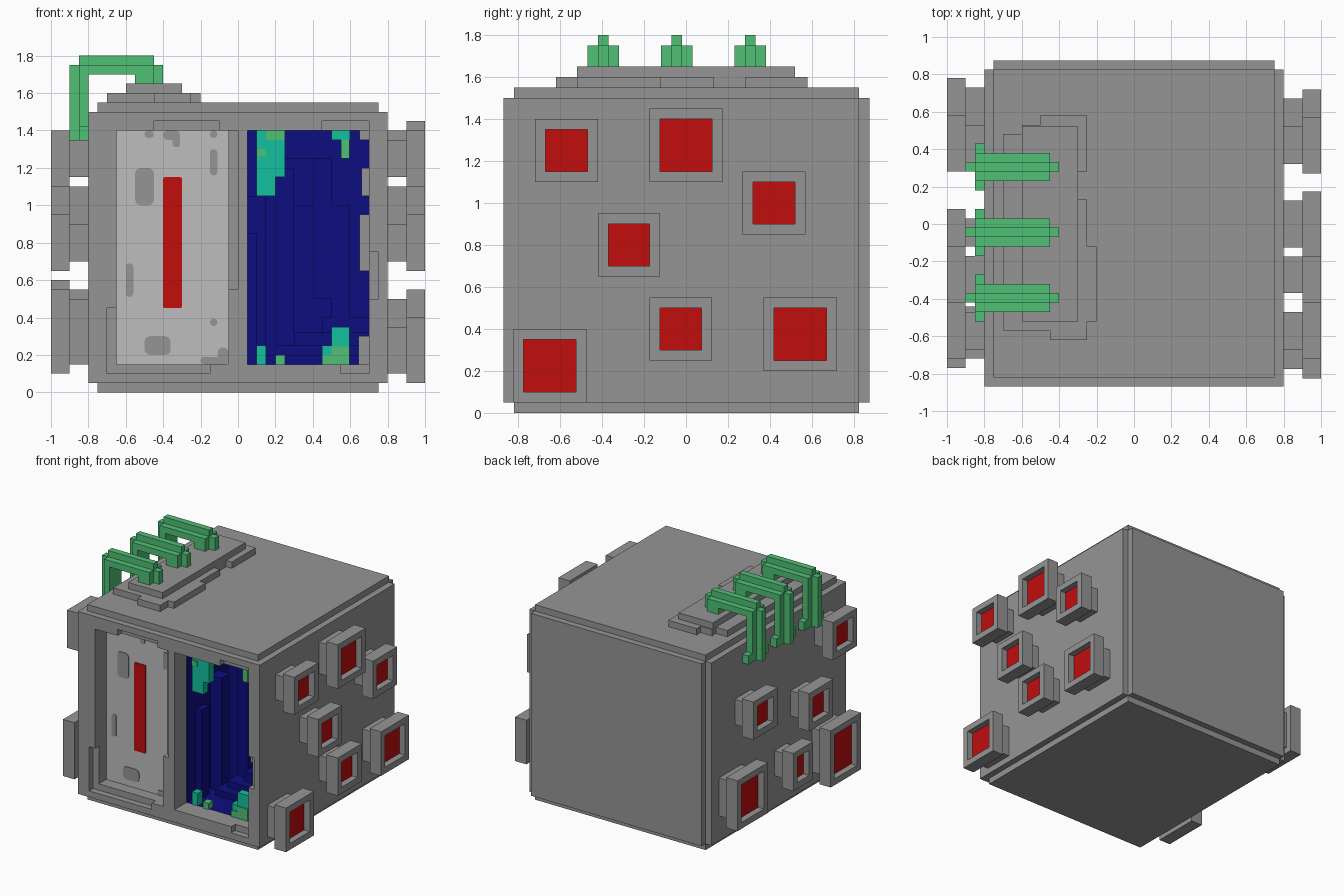
import bpy, bmesh

cube = bpy.data.objects.get("Cube")
if cube:
    bpy.data.objects.remove(cube, do_unlink=True)


def material(name, rgb):
    m = bpy.data.materials.new(name)
    m.use_nodes = True
    m.diffuse_color = (*rgb, 1)
    bsdf = m.node_tree.nodes["Principled BSDF"]
    bsdf.inputs["Base Color"].default_value = (*rgb, 1)
    bsdf.inputs["Roughness"].default_value = 0.8
    return m


GREY = material("grey", (0.30, 0.30, 0.30))
LIGHT = material("light grey", (0.51, 0.51, 0.51))
RED = material("red", (0.54, 0.004, 0.004))
BLUE = material("dark blue", (0.004, 0.004, 0.216))
TEAL = material("teal", (0.006, 0.53, 0.34))
GREEN = material("green", (0.08, 0.53, 0.18))


def boxes(name, mat, parts, round_y=0.0):
    """One object from boxes given as (x0, x1, y0, y1, z0, z1)."""
    bm = bmesh.new()
    for x0, x1, y0, y1, z0, z1 in parts:
        vs = bmesh.ops.create_cube(bm, size=1)["verts"]
        for v in vs:
            v.co = (x1 if v.co.x > 0 else x0, y1 if v.co.y > 0 else y0, z1 if v.co.z > 0 else z0)
        if round_y:
            edges = {e for v in vs for e in v.link_edges
                     if abs(e.verts[0].co.y - e.verts[1].co.y) > 1e-5}
            r = min(round_y, 0.48 * min(x1 - x0, z1 - z0))
            bmesh.ops.bevel(bm, geom=list(edges), offset=r, segments=3, profile=0.5, affect='EDGES')
    me = bpy.data.meshes.new(name)
    bm.to_mesh(me)
    bm.free()
    me.materials.append(mat)
    ob = bpy.data.objects.new(name, me)
    bpy.context.collection.objects.link(ob)
    return ob


def carve(ob, cuts):
    """Cut boxes out of an object one after another."""
    for c in cuts:
        cutter = boxes("cutter", GREY, [c])
        cutter.hide_render = True
        mod = ob.modifiers.new("cut", 'BOOLEAN')
        mod.operation, mod.solver, mod.object = 'DIFFERENCE', 'EXACT', cutter
        bpy.context.view_layer.objects.active = ob
        bpy.ops.object.modifier_apply(modifier=mod.name)
        bpy.data.objects.remove(cutter, do_unlink=True)


F = -0.87   # front plane
P = -0.72   # recessed panel plane

# Main housing with two front recesses and a widened inner chamber
body = boxes("housing", GREY, [(-0.8, 0.8, F, 0.825, 0.05, 1.5)])
carve(body, [
    (-0.65, -0.05, -0.95, P, 0.15, 1.40),
    (0.05, 0.70, -0.95, -0.2, 0.15, 1.40),
    (0.003, 0.747, P + 0.003, -0.15, 0.103, 1.447),
    # stepped notches around the rims
    (-0.70, -0.60, -0.95, -0.82, 0.10, 0.45),
    (-0.70, -0.15, -0.95, -0.82, 0.10, 0.20),
    (-0.45, -0.10, -0.95, -0.82, 1.35, 1.45),
    (-0.10, 0.00, -0.95, -0.82, 0.55, 1.40),
    (0.45, 0.70, -0.95, -0.82, 1.35, 1.45),
    (0.65, 0.75, -0.95, -0.82, 0.50, 0.75),
    (0.55, 0.70, -0.95, -0.82, 0.10, 0.20),
])
boxes("back_plate", GREY, [(-0.75, 0.75, 0.825, 0.875, 0.05, 1.5)])
boxes("roof_plate", GREY, [(-0.75, 0.75, -0.82, 0.825, 1.5, 1.55)])
boxes("base_plate", GREY, [(-0.75, 0.75, -0.82, 0.825, 0, 0.05)])

# Stepped pads on the roof
boxes("roof_pad_lower", GREY, [
    (-0.70, -0.30, -0.57, 0.48, 1.55, 1.6),
    (-0.60, -0.30, 0.48, 0.53, 1.55, 1.6),
    (-0.50, -0.25, 0.28, 0.58, 1.55, 1.6),
    (-0.30, -0.25, -0.12, 0.13, 1.55, 1.6),
    (-0.30, -0.20, -0.52, -0.12, 1.55, 1.6),
    (-0.45, -0.25, -0.62, -0.52, 1.55, 1.6)])
boxes("roof_pad_upper", GREY, [(-0.60, -0.30, -0.52, 0.52, 1.6, 1.65)])

# Door panel with rounded stains and a red strip
boxes("door_panel", LIGHT, [(-0.65, -0.05, P - 0.006, P + 0.002, 0.15, 1.40)])
boxes("door_stains", GREY, [(a, b, P - 0.011, P - 0.004, c, d) for a, b, c, d in (
    (-0.55, -0.45, 1.00, 1.20), (-0.15, -0.11, 1.16, 1.30), (-0.60, -0.56, 0.51, 0.69),
    (-0.50, -0.36, 0.20, 0.30), (-0.40, -0.31, 1.35, 1.40), (-0.35, -0.31, 1.31, 1.39),
    (-0.20, -0.05, 0.15, 0.19), (-0.11, -0.05, 0.17, 0.24), (-0.15, -0.11, 0.355, 0.395),
    (-0.50, -0.45, 1.36, 1.40), (-0.15, -0.11, 1.36, 1.40))], round_y=0.03)
boxes("door_strip", RED, [(-0.40, -0.30, P - 0.014, P - 0.004, 0.45, 1.15)], round_y=0.008)

# Blue chamber: lining, pillars and floor steps
B = -0.15
boxes("chamber_lining", BLUE, [
    (0.005, 0.745, B - 0.05, B - 0.002, 0.105, 1.445),
    (0.005, 0.050, P + 0.005, B - 0.05, 0.105, 1.445),
    (0.700, 0.745, P + 0.005, B - 0.05, 0.105, 1.445),
    (0.050, 0.700, P + 0.005, B - 0.05, 0.105, 0.15),
    (0.050, 0.700, P + 0.005, B - 0.05, 1.40, 1.445)])
boxes("chamber_pillars", BLUE, [
    (0.05, 0.10, -0.60, -0.50, 0.15, 0.85),
    (0.05, 0.15, -0.42, -0.32, 0.15, 1.05),
    (0.25, 0.50, -0.25, -0.2, 1.00, 1.25),
    (0.40, 0.50, -0.30, -0.2, 0.50, 1.25),
    (0.50, 0.60, -0.30, -0.2, 0.25, 1.00),
    (0.20, 0.30, -0.30, -0.2, 0.15, 1.20)])
boxes("chamber_steps", BLUE, [
    (0.15, 0.70, -0.50, -0.2, 0.15, 0.20),
    (0.20, 0.70, -0.42, -0.2, 0.20, 0.25),
    (0.30, 0.70, -0.35, -0.2, 0.25, 0.32),
    (0.45, 0.70, -0.30, -0.2, 0.32, 0.40)])

# Jagged grey teeth on the right edge of the chamber opening
boxes("rim_teeth", GREY, [(a, 0.70, -0.77, P, c, d) for a, c, d in (
    (0.65, 1.35, 1.40), (0.66, 1.05, 1.20), (0.65, 0.65, 0.95), (0.645, 0.15, 0.30))])

# Teal and green growths at the chamber mouth
def growth(name, mat, rects, y0, y1):
    boxes(name, mat, [(a, b, y0, y1, c, d) for a, b, c, d in rects])


growth("teal_growth", TEAL, (
    (0.10, 0.20, 1.05, 1.40), (0.20, 0.25, 1.15, 1.40), (0.50, 0.60, 1.35, 1.40),
    (0.55, 0.595, 1.25, 1.35), (0.10, 0.15, 0.15, 0.25), (0.50, 0.595, 0.15, 0.35),
    (0.45, 0.50, 0.15, 0.25)), P, P + 0.06)
growth("green_growth", GREEN, (
    (0.15, 0.25, 1.35, 1.40), (0.10, 0.15, 1.26, 1.30), (0.55, 0.595, 1.25, 1.35),
    (0.45, 0.55, 0.15, 0.20), (0.50, 0.595, 0.15, 0.245), (0.20, 0.25, 0.15, 0.20)),
    P - 0.008, P + 0.05)


# Side lamps: mounting block, square bezel and recessed red lens
def lamp(side, number, y0, y1, z0, z1):
    def sx(a, b):
        return (a, b) if side > 0 else (-b, -a)
    b = 0.05
    tag = ("left" if side > 0 else "right") + "_lamp_%d_" % number
    boxes(tag + "mount", GREY, [(*sx(0.8, 0.9), y0 + b, y1 - b, z0 + b, z1 - b)])
    x = sx(0.9, 1.0)
    boxes(tag + "bezel", GREY, [
        (*x, y0, y1, z0, z0 + b), (*x, y0, y1, z1 - b, z1),
        (*x, y0, y0 + b, z0 + b, z1 - b), (*x, y1 - b, y1, z0 + b, z1 - b)])
    boxes(tag + "lens", RED, [(*sx(0.9, 0.95), y0 + b, y1 - b, z0 + b, z1 - b)])


LEFT = ((-0.72, -0.42, 1.10, 1.40), (-0.175, 0.175, 1.10, 1.45), (0.27, 0.57, 0.85, 1.15),
        (-0.42, -0.125, 0.65, 0.95), (-0.175, 0.125, 0.25, 0.55), (0.37, 0.72, 0.20, 0.55),
        (-0.825, -0.475, 0.05, 0.40))
RIGHT = ((-0.72, -0.42, 1.10, 1.40), (0.28, 0.58, 0.85, 1.15), (-0.42, -0.12, 0.65, 0.95),
         (-0.17, 0.08, 0.25, 0.55), (0.40, 0.78, 0.20, 0.60), (-0.77, -0.39, 0.10, 0.55))
for side, lamps in ((1, LEFT), (-1, RIGHT)):
    for i, spec in enumerate(lamps):
        lamp(side, i + 1, *spec)

# Three green pipes arching from the roof pad down the right side
for i, y in enumerate((-0.395, -0.045, 0.305)):
    def bar(x0, x1, h, z0, z1):
        return (x0, x1, y - h, y + h, z0, z1)
    boxes("pipe_%d" % (i + 1), GREEN, [
        bar(-0.85, -0.45, 0.075, 1.70, 1.75),
        bar(-0.85, -0.45, 0.025, 1.75, 1.80),
        bar(-0.55, -0.45, 0.075, 1.65, 1.70),
        bar(-0.45, -0.40, 0.025, 1.65, 1.75),
        bar(-0.85, -0.80, 0.075, 1.35, 1.70),
        bar(-0.90, -0.85, 0.025, 1.35, 1.75),
        bar(-0.85, -0.80, 0.125, 1.35, 1.42)])
